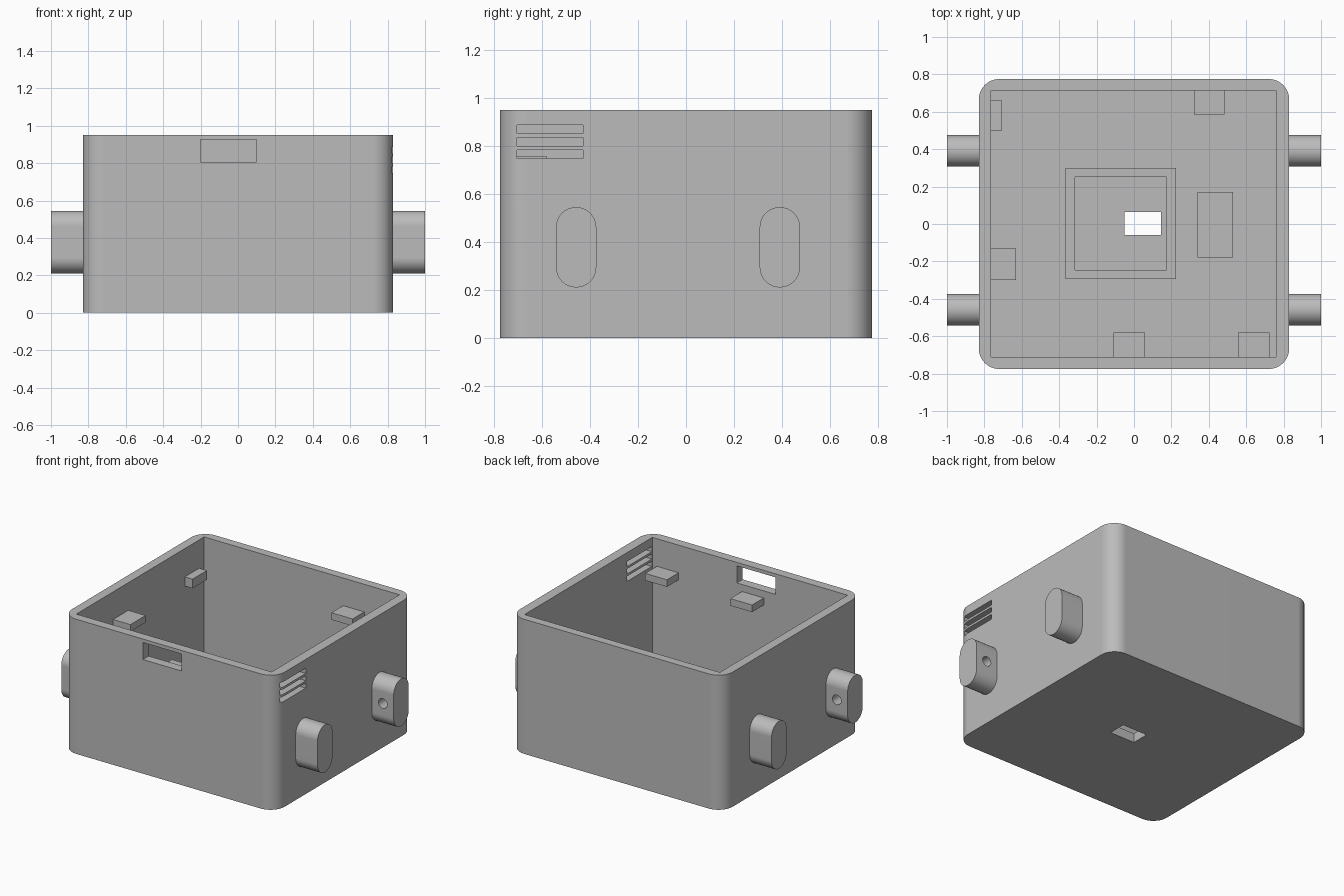
import bpy, bmesh, math
from mathutils import Matrix, Vector

if "Cube" in bpy.data.objects:
    bpy.data.objects.remove(bpy.data.objects["Cube"], do_unlink=True)

grey = bpy.data.materials.new("plain_grey")
grey.use_nodes = True
grey.diffuse_color = (0.5, 0.5, 0.5, 1)
grey.node_tree.nodes["Principled BSDF"].inputs["Base Color"].default_value = (0.5, 0.5, 0.5, 1)

WALL_TOP, FLOOR = 0.95, 0.065


def make(name, bm):
    bmesh.ops.recalc_face_normals(bm, faces=bm.faces)
    mesh = bpy.data.meshes.new(name)
    bm.to_mesh(mesh)
    bm.free()
    mesh.materials.append(grey)
    obj = bpy.data.objects.new(name, mesh)
    bpy.context.collection.objects.link(obj)
    return obj


def box(name, x, y, z, radius=0):
    """Box from (min, max) ranges, with optional rounded vertical edges."""
    bm = bmesh.new()
    ranges = (x, y, z)
    size = Vector([b - a for a, b in ranges])
    centre = Vector([(a + b) / 2 for a, b in ranges])
    matrix = Matrix.Translation(centre) @ Matrix.Diagonal(size).to_4x4()
    bmesh.ops.create_cube(bm, size=1, matrix=matrix)
    if radius:
        upright = [e for e in bm.edges if abs(e.verts[0].co.z - e.verts[1].co.z) > 0.01]
        bmesh.ops.bevel(bm, geom=upright, offset=radius, segments=12, profile=0.5, affect='EDGES')
    return make(name, bm)


def cylinder(name, centre, radius, depth):
    """Cylinder lying along y."""
    bm = bmesh.new()
    matrix = Matrix.Translation(centre) @ Matrix.Rotation(math.pi / 2, 4, 'X')
    bmesh.ops.create_cone(bm, cap_ends=True, segments=32, radius1=radius, radius2=radius,
                          depth=depth, matrix=matrix)
    return make(name, bm)


def cut(obj, cutter):
    mod = obj.modifiers.new("cut", 'BOOLEAN')
    mod.operation, mod.solver, mod.object = 'DIFFERENCE', 'EXACT', cutter
    cutter.hide_render = True
    bpy.context.view_layer.objects.active = obj
    bpy.ops.object.modifier_apply(modifier=mod.name)
    bpy.data.objects.remove(cutter, do_unlink=True)


def smooth(obj):
    bpy.ops.object.select_all(action='DESELECT')
    obj.select_set(True)
    bpy.context.view_layer.objects.active = obj
    bpy.ops.object.shade_smooth_by_angle(angle=math.radians(30))
    normals = obj.modifiers.new("even_normals", 'WEIGHTED_NORMAL')
    normals.keep_sharp = True


# Open case: rounded outside, square cavity
case = box("case", (-0.83, 0.83), (-0.775, 0.775), (0, WALL_TOP), 0.11)
cut(case, box("cavity", (-0.765, 0.76), (-0.71, 0.715), (FLOOR, 1.2)))
# Front window, floor opening and side vents
cut(case, box("window_cutter", (-0.2, 0.1), (-0.9, -0.6), (0.805, 0.925)))
cut(case, box("floor_cutter", (-0.05, 0.145), (-0.06, 0.065), (-0.1, 0.2)))
for z in (0.747, 0.799, 0.851):
    cut(case, box("vent_cutter", (0.7, 0.9), (-0.705, -0.43), (z, z + 0.036)))
smooth(case)

# Lid ledges on the inner walls
ledges = {
    "right_wall_small_ledge": ((-0.77, -0.705), (0.5, 0.66), (0.685, 0.75)),
    "right_wall_ledge": ((-0.77, -0.63), (-0.3, -0.13), (0.705, 0.755)),
    "front_middle_ledge": ((-0.11, 0.06), (-0.715, -0.58), (0.705, 0.755)),
    "front_corner_ledge": ((0.555, 0.725), (-0.715, -0.58), (0.705, 0.755)),
    "back_ledge": ((0.32, 0.485), (0.585, 0.72), (0.705, 0.755)),
}
for name, ranges in ledges.items():
    box(name, *ranges)

# Holder frame and block on the floor
frame = box("floor_frame", (-0.365, 0.225), (-0.295, 0.3), (FLOOR - 0.01, FLOOR + 0.1))
cut(frame, box("frame_cutter", (-0.315, 0.175), (-0.245, 0.25), (0, 0.3)))
box("floor_block", (0.34, 0.53), (-0.18, 0.17), (FLOOR - 0.01, FLOOR + 0.1))


def lug(name, side, y, facing):
    """Strap lug with a stadium section along x and a blind pin hole."""
    bm = bmesh.new()
    radius, steps = 0.084, 16
    ring = []
    for start, z in ((0, 0.461), (math.pi, 0.294)):
        for i in range(steps + 1):
            a = start + math.pi * i / steps
            ring.append(bm.verts.new((side * 0.8, y + radius * math.cos(a), z + radius * math.sin(a))))
    face = bm.faces.new(ring)
    new = bmesh.ops.extrude_face_region(bm, geom=[face])["geom"]
    bmesh.ops.translate(bm, vec=(side * 0.2, 0, 0), verts=[v for v in new if isinstance(v, bmesh.types.BMVert)])
    obj = make(name, bm)
    hole_y = y + facing * radius
    cut(obj, cylinder("pin_cutter", (side * 0.915, hole_y, 0.38), 0.034, 0.2))
    smooth(obj)


# Four lugs, pin holes facing each other
for side, side_name in ((1, "left"), (-1, "right")):
    lug(side_name + "_front_lug", side, -0.458, 1)
    lug(side_name + "_back_lug", side, 0.391, -1)
